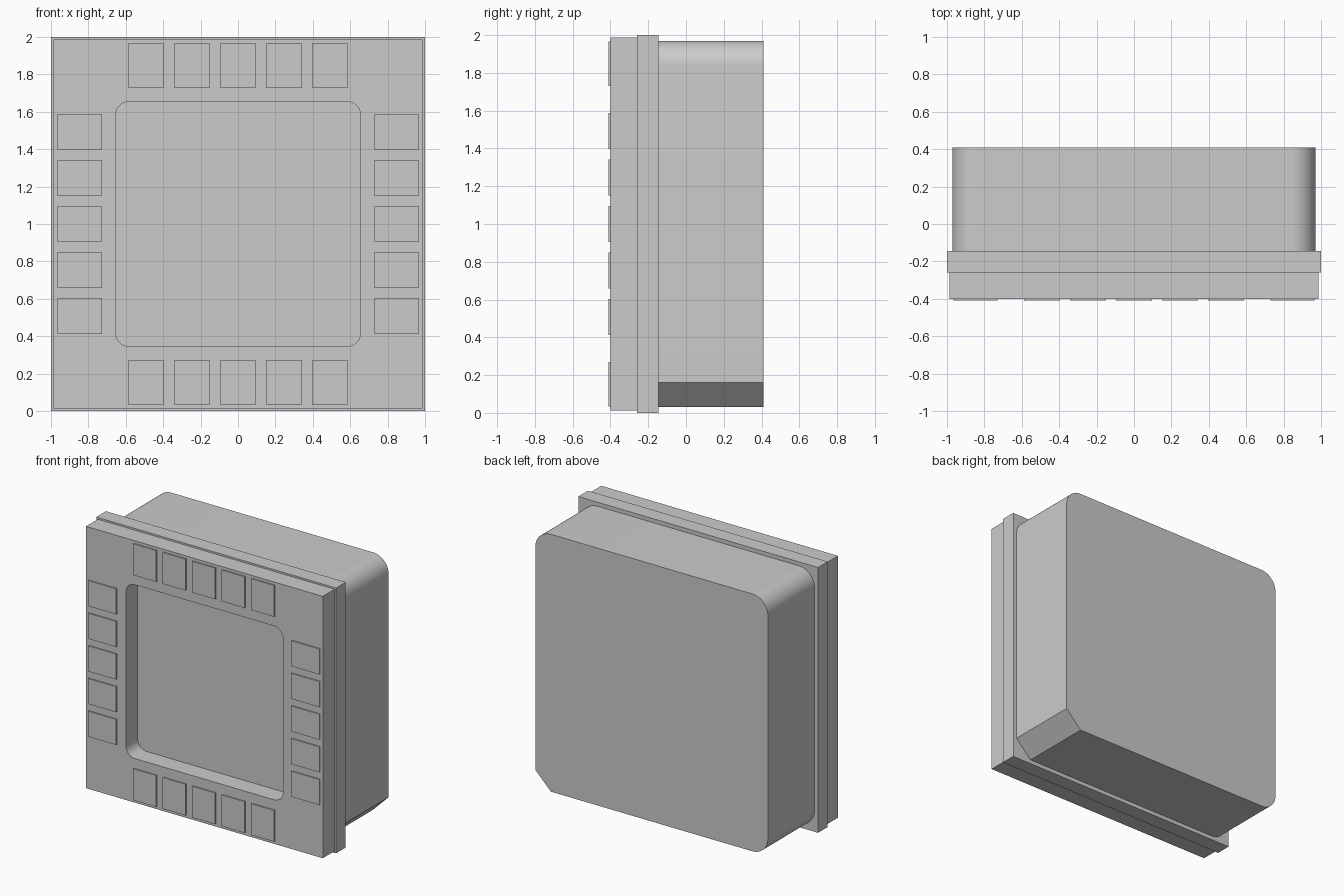
import bpy
import bmesh
from math import cos, sin, pi
from mathutils import Vector

if "Cube" in bpy.data.objects:
    bpy.data.objects.remove(bpy.data.objects["Cube"])

GREY = (0.6, 0.6, 0.6)
MID_Z = 1.0

grey = bpy.data.materials.new("light grey")
grey.use_nodes = True
grey.diffuse_color = (*GREY, 1)
grey.node_tree.nodes["Principled BSDF"].inputs["Base Color"].default_value = (*GREY, 1)


def outline(half_x, half_z, radius=0.0, segments=16, chamfered=None):
    """Rectangle in x and z with rounded corners; one corner may be a chamfer."""
    points = []
    for corner, (sx, sz) in enumerate(((1, 1), (-1, 1), (-1, -1), (1, -1))):
        if radius == 0:
            points.append((sx * half_x, sz * half_z))
            continue
        steps = 1 if corner == chamfered else segments
        for i in range(steps + 1):
            a = pi / 2 * (corner + i / steps)
            points.append((sx * (half_x - radius) + radius * cos(a),
                           sz * (half_z - radius) + radius * sin(a)))
    return points


def slab(name, loops, y_front, y_back, centre=(0, MID_Z)):
    """Extrude an outline (and any hole outlines) from front to back."""
    bm = bmesh.new()
    edges = []
    for loop in loops:
        verts = [bm.verts.new((centre[0] + x, y_front, centre[1] + z)) for x, z in loop]
        edges += [bm.edges.new((v, verts[i - 1])) for i, v in enumerate(verts)]
    if len(loops) == 1:
        bm.faces.new(verts)
    else:
        bmesh.ops.triangle_fill(bm, use_beauty=True, edges=edges)
    result = bmesh.ops.extrude_face_region(bm, geom=bm.faces[:], use_keep_orig=True)
    moved = [g for g in result["geom"] if isinstance(g, bmesh.types.BMVert)]
    bmesh.ops.translate(bm, verts=moved, vec=Vector((0, y_back - y_front, 0)))
    bmesh.ops.recalc_face_normals(bm, faces=bm.faces[:])
    mesh = bpy.data.meshes.new(name)
    bm.to_mesh(mesh)
    bm.free()
    mesh.materials.append(grey)
    obj = bpy.data.objects.new(name, mesh)
    bpy.context.collection.objects.link(obj)
    return obj


# Rear housing: three round corners and one chamfered lower corner
housing = slab("rear_housing", [outline(0.97, 0.97, 0.13, chamfered=3)], -0.145, 0.41)

# Mounting flange, whose front also forms the screen
slab("mounting_flange", [outline(1.0, 1.0)], -0.26, -0.145)

# Front bezel with the rounded screen opening
bezel = slab("front_bezel", [outline(0.987, 0.987), outline(0.655, 0.655, 0.075)], -0.40, -0.26)

# Five raised keys along every side of the screen
for i in range(-2, 3):
    along = i * 0.246
    for side, low, high in ((-1, "left", "bottom"), (1, "right", "top")):
        across = side * 0.848
        slab(f"{low}_key_{i + 3}", [outline(0.118, 0.096)], -0.41, -0.40, (across, MID_Z + along))
        slab(f"{high}_key_{i + 3}", [outline(0.096, 0.118)], -0.41, -0.40, (along, MID_Z + across))

# Smooth the rounded corners, keep the edges sharp
bpy.ops.object.select_all(action="DESELECT")
for obj in (housing, bezel):
    obj.select_set(True)
bpy.context.view_layer.objects.active = housing
bpy.ops.object.shade_smooth_by_angle()
